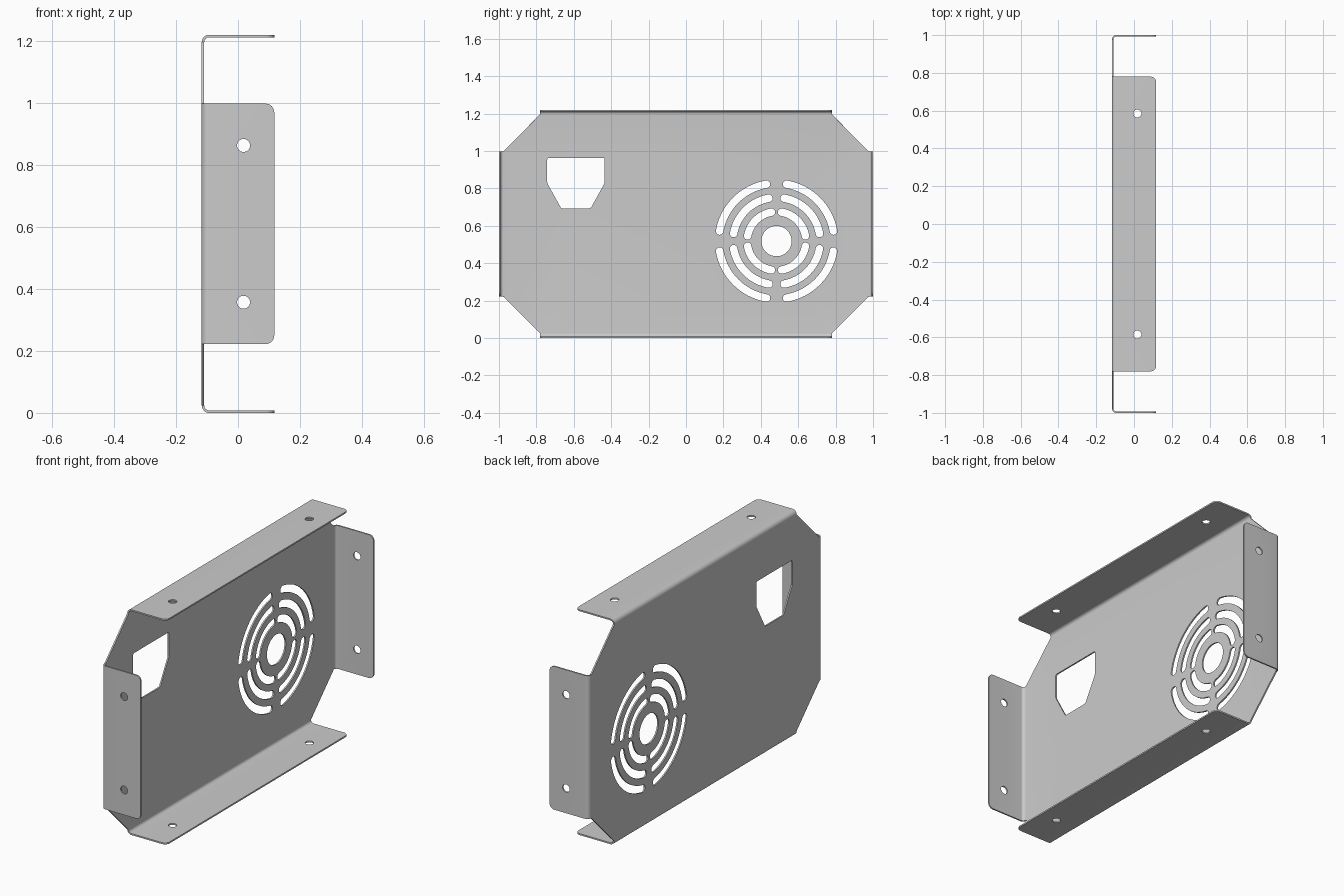
import bpy, bmesh
from math import sin, cos, pi, radians
from mathutils import Vector

if "Cube" in bpy.data.objects:
    bpy.data.objects.remove(bpy.data.objects["Cube"])

T = 0.008                      # sheet thickness
H = 1.22                       # overall height
XP, XE = -0.117 + T / 2, 0.117 # middle of panel sheet, free edge of flanges
R = 0.02                       # bend radius at middle of sheet
YH, ZH = 1 - T / 2, H / 2 - T / 2
TOP_HALF, SIDE_HALF = 0.78, 0.388
CZ = H / 2

bm = bmesh.new()


def arc(cx, cy, r, a0, a1, n):
    return [(cx + r * cos(a0 + (a1 - a0) * i / n), cy + r * sin(a0 + (a1 - a0) * i / n))
            for i in range(n + 1)]


def circle(cx, cy, r, n=32):
    return arc(cx, cy, r, 0, 2 * pi, n)[:-1]


def rounded(points, r, n=5):
    """Round each corner of a polygon with a small curve."""
    out = []
    for i, p in enumerate(points):
        p = Vector(p)
        a = p + (Vector(points[i - 1]) - p).normalized() * r
        b = p + (Vector(points[(i + 1) % len(points)]) - p).normalized() * r
        for k in range(n + 1):
            t = k / n
            out.append(tuple(a * (1 - t) ** 2 + p * 2 * t * (1 - t) + b * t * t))
    return out


def slot(cx, cy, r, w, a0, a1):
    """Curved slot with round ends."""
    pts = arc(cx, cy, r + w, a0, a1, 16)
    pts += arc(cx + r * cos(a1), cy + r * sin(a1), w, a1, a1 + pi, 10)[1:-1]
    pts += arc(cx, cy, r - w, a1, a0, 16)
    pts += arc(cx + r * cos(a0), cy + r * sin(a0), w, a0 + pi, a0 + 2 * pi, 10)[1:-1]
    return pts


def sheet(loops, place, normal):
    """Fill an outline with holes, mapped into space by place()."""
    edges = []
    for loop in loops:
        vs = [bm.verts.new(place(u, v)) for u, v in loop]
        edges += [bm.edges.new((vs[i - 1], vs[i])) for i in range(len(vs))]
    bmesh.ops.triangle_fill(bm, use_beauty=True, use_dissolve=False, edges=edges, normal=normal)


# Back panel with clipped corners, socket opening and fan grille
a, b, c = TOP_HALF, YH - R, ZH - R
outline = [(-a, CZ - c), (a, CZ - c), (b, CZ - SIDE_HALF), (b, CZ + SIDE_HALF),
           (a, CZ + c), (-a, CZ + c), (-b, CZ + SIDE_HALF), (-b, CZ - SIDE_HALF)]
socket = rounded([(-0.742, 0.963), (-0.742, 0.828), (-0.667, 0.693),
                  (-0.51, 0.693), (-0.435, 0.828), (-0.435, 0.963)], 0.01)
FY, FZ = 0.484, 0.518
loops = [outline, socket, circle(FY, FZ, 0.081, 40)]
for r in (0.157, 0.233, 0.309):
    for q in range(4):
        loops.append(slot(FY, FZ, r, 0.02, q * pi / 2 + radians(10), (q + 1) * pi / 2 - radians(10)))
sheet(loops, lambda u, v: (XP, u, v), (-1, 0, 0))


# Four flanges, each with a rolled bend, rounded free corners and two holes
def flange(half, hole, place, normal):
    k = 0.028
    x0 = XP + R
    outline = [(-half, x0), (half, x0)]
    outline += arc(half - k, XE - k, k, 0, pi / 2, 6) + arc(k - half, XE - k, k, pi / 2, pi, 6)
    sheet([outline] + [circle(s * hole, 0.018, 0.021) for s in (-1, 1)],
          lambda u, v: place(u, v, 0), normal)
    rows = [[bm.verts.new(place(s * half, x0 - R * sin(t), R - R * cos(t))) for s in (-1, 1)]
            for t in [i * pi / 16 for i in range(9)]]
    for p, q in zip(rows, rows[1:]):
        bm.faces.new((p[0], p[1], q[1], q[0]))


for s in (-1, 1):
    flange(SIDE_HALF, 0.253, lambda u, x, d: (x, s * (YH - d), CZ + u), (0, s, 0))
    flange(TOP_HALF, 0.585, lambda u, x, d: (x, u, CZ + s * (ZH - d)), (0, 0, s))

bmesh.ops.remove_doubles(bm, verts=bm.verts[:], dist=1e-4)
bmesh.ops.recalc_face_normals(bm, faces=bm.faces[:])

mesh = bpy.data.meshes.new("folded_sheet_panel")
bm.to_mesh(mesh)
bm.free()
obj = bpy.data.objects.new("folded_sheet_panel", mesh)
bpy.context.collection.objects.link(obj)
bpy.context.view_layer.objects.active = obj
obj.select_set(True)

# Sheet metal thickness
mod = obj.modifiers.new("thickness", 'SOLIDIFY')
mod.thickness = T
mod.offset = 0
mod.use_even_offset = True
bpy.ops.object.modifier_apply(modifier=mod.name)
bpy.ops.object.shade_smooth_by_angle(angle=radians(30))
